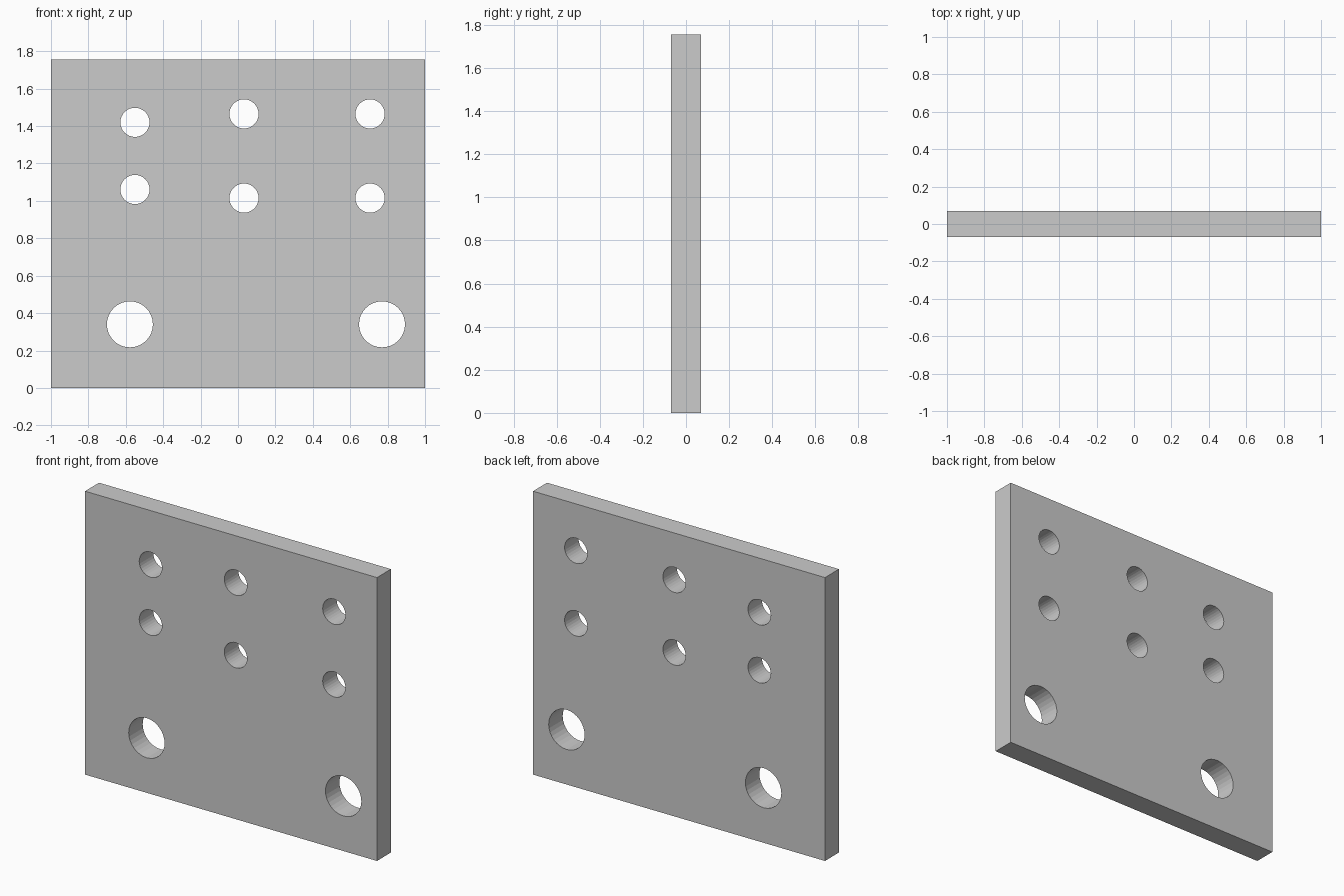
import bpy, bmesh
from math import pi
from mathutils import Matrix

if "Cube" in bpy.data.objects:
    bpy.data.objects.remove(bpy.data.objects["Cube"])

WIDTH, THICK, HEIGHT = 2.0, 0.137, 1.755
SIDES = 32
SMALL, LARGE = 0.078, 0.123

# Holes: x, z, radius
holes = [(x, z, SMALL) for x, pair in ((-0.551, (1.42, 1.061)),
                                       (0.032, (1.465, 1.015)),
                                       (0.706, (1.465, 1.015))) for z in pair]
holes += [(x, 0.34, LARGE) for x in (-0.578, 0.77)]


def make_object(name, bm):
    mesh = bpy.data.meshes.new(name)
    bm.to_mesh(mesh)
    bm.free()
    obj = bpy.data.objects.new(name, mesh)
    bpy.context.collection.objects.link(obj)
    return obj


# Flat plate
bm = bmesh.new()
bmesh.ops.create_cube(bm, size=1, matrix=Matrix.Translation((0, 0, HEIGHT / 2))
                      @ Matrix.Diagonal((WIDTH, THICK, HEIGHT, 1)))
plate = make_object("mounting_plate", bm)

# Cylinders for all through holes, in one cutter
bm = bmesh.new()
for x, z, r in holes:
    bmesh.ops.create_cone(bm, cap_ends=True, segments=SIDES, radius1=r, radius2=r,
                          depth=THICK * 3,
                          matrix=Matrix.Translation((x, 0, z)) @ Matrix.Rotation(pi / 2, 4, 'X'))
cutter = make_object("hole_cutter", bm)
cutter.hide_render = True

# Cut the holes, then discard the cutter
cut = plate.modifiers.new("holes", 'BOOLEAN')
cut.operation = 'DIFFERENCE'
cut.solver = 'EXACT'
cut.object = cutter
bpy.context.view_layer.objects.active = plate
bpy.ops.object.modifier_apply(modifier=cut.name)
bpy.data.objects.remove(cutter)
